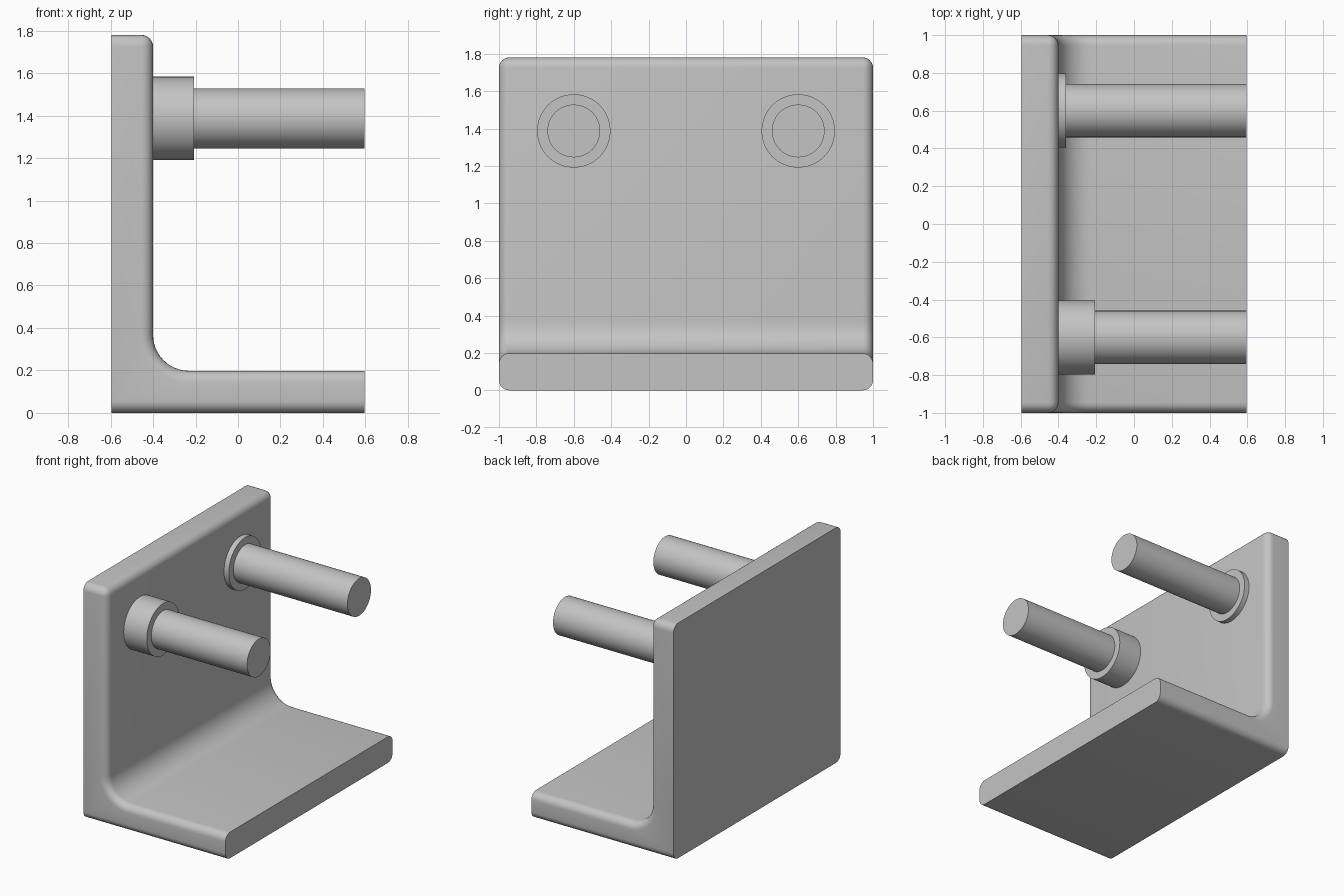
import bpy, bmesh, math
from mathutils import Matrix

cube = bpy.data.objects.get("Cube")
if cube:
    bpy.data.objects.remove(cube, do_unlink=True)

# Overall sizes
X, Y, TOP = 0.595, 1.0, 1.78
WALL, BASE = -0.4, 0.198      # inner wall face, top of the base plate
FILLET, ROUND = 0.17, 0.055

grey = bpy.data.materials.new("plain grey")
grey.use_nodes = True
colour = (0.55, 0.55, 0.55, 1)
grey.diffuse_color = colour
grey.node_tree.nodes["Principled BSDF"].inputs["Base Color"].default_value = colour


def finish(bm, name):
    bmesh.ops.recalc_face_normals(bm, faces=bm.faces)
    mesh = bpy.data.meshes.new(name)
    bm.to_mesh(mesh)
    bm.free()
    mesh.materials.append(grey)
    obj = bpy.data.objects.new(name, mesh)
    bpy.context.collection.objects.link(obj)
    bpy.ops.object.select_all(action='DESELECT')
    obj.select_set(True)
    bpy.context.view_layer.objects.active = obj
    bpy.ops.object.shade_smooth_by_angle(angle=math.radians(35))
    return obj


def near(edge, axis, value):
    return all(abs(v.co[axis] - value) < 1e-4 for v in edge.verts)


# Angle bracket: L profile with a filleted inner corner, extruded along y
profile = [(-X, 0), (X, 0), (X, BASE)]
steps = 12
for i in range(steps + 1):
    a = math.pi / 2 * i / steps
    profile.append((WALL + FILLET - FILLET * math.sin(a),
                    BASE + FILLET - FILLET * math.cos(a)))
profile += [(WALL, TOP), (-X, TOP)]

bm = bmesh.new()
side = bm.faces.new([bm.verts.new((x, -Y, z)) for x, z in profile])
extruded = bmesh.ops.extrude_face_region(bm, geom=[side])["geom"]
bmesh.ops.translate(bm, vec=(0, 2 * Y, 0),
                    verts=[g for g in extruded if isinstance(g, bmesh.types.BMVert)])
bmesh.ops.recalc_face_normals(bm, faces=bm.faces)

# Round the outer edges, leaving the back face and the base's free end sharp
rounded = []
for e in bm.edges:
    on_side = near(e, 1, Y) or near(e, 1, -Y)
    sharp_end = near(e, 0, -X) or near(e, 0, X)
    wall_top = near(e, 0, WALL) and near(e, 2, TOP)
    if (on_side and not sharp_end) or wall_top:
        rounded.append(e)
bmesh.ops.bevel(bm, geom=rounded, offset=ROUND, offset_type='OFFSET',
                segments=6, profile=0.5, affect='EDGES', clamp_overlap=False)
finish(bm, "angle_bracket")


# Pegs and their collars stand out from the wall along +x
def rod(name, y, end, radius):
    start = WALL - 0.02
    bm = bmesh.new()
    bmesh.ops.create_cone(
        bm, cap_ends=True, segments=64, radius1=radius, radius2=radius,
        depth=end - start,
        matrix=Matrix.Translation(((start + end) / 2, y, 1.387))
        @ Matrix.Rotation(math.pi / 2, 4, 'Y'))
    finish(bm, name)


for label, y, collar_end in (("front", -0.6, -0.207), ("back", 0.6, -0.36)):
    rod(label + "_collar", y, collar_end, 0.196)
    rod(label + "_peg", y, X, 0.141)
